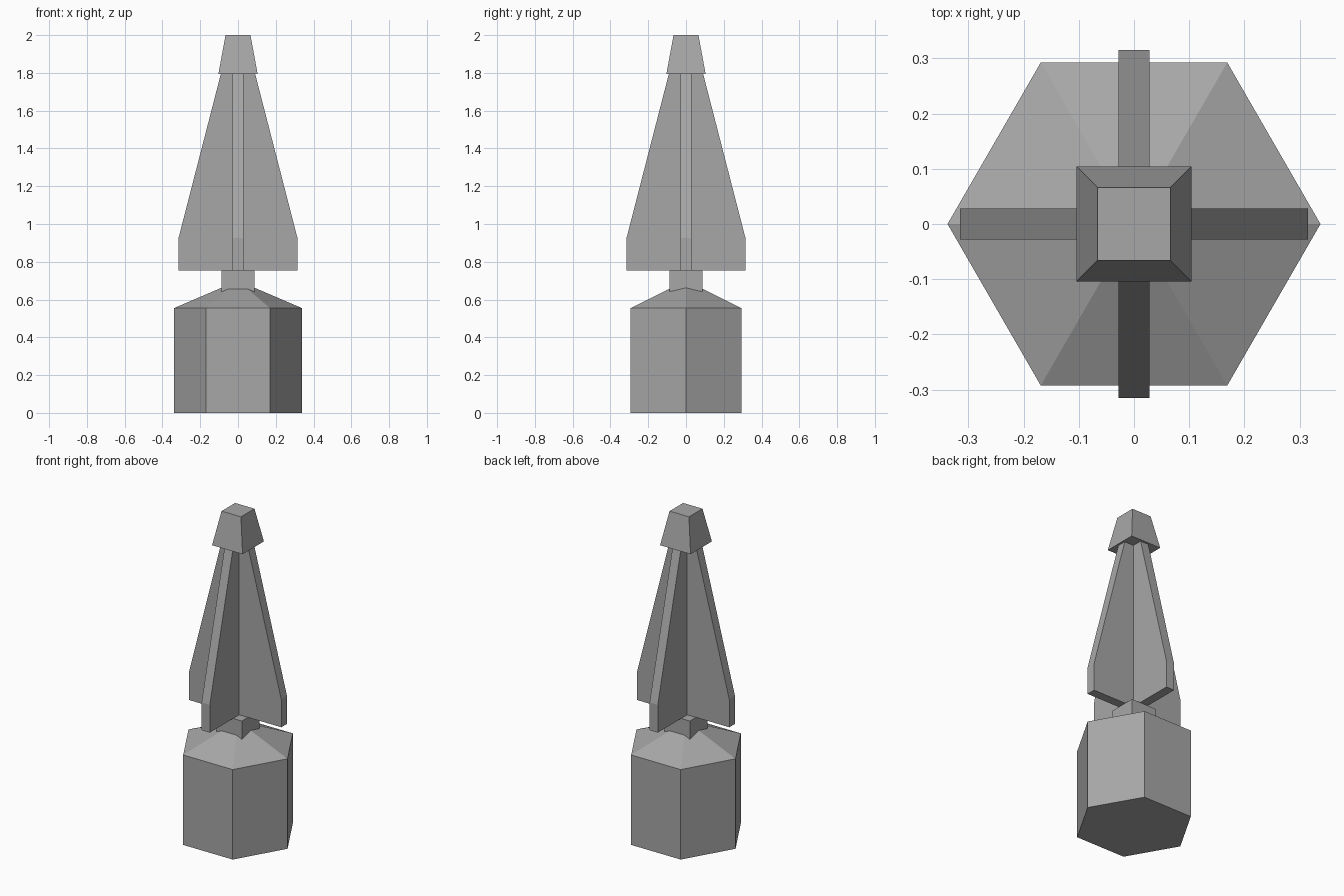
import bpy
import bmesh
from math import pi, sqrt
from mathutils import Matrix

cube = bpy.data.objects.get("Cube")
if cube:
    bpy.data.objects.remove(cube, do_unlink=True)

grey = bpy.data.materials.new("stone grey")
grey.use_nodes = True
tone = (0.39, 0.39, 0.39, 1)
grey.diffuse_color = tone
grey.node_tree.nodes["Principled BSDF"].inputs["Base Color"].default_value = tone

FIN_BOTTOM = 0.754
CAP_BOTTOM = 1.794
ROOF_BOTTOM = 0.555


def finish(name, bm):
    bmesh.ops.recalc_face_normals(bm, faces=bm.faces)
    mesh = bpy.data.meshes.new(name)
    bm.to_mesh(mesh)
    bm.free()
    mesh.materials.append(grey)
    obj = bpy.data.objects.new(name, mesh)
    bpy.context.collection.objects.link(obj)


def frustum(name, sides, r_low, r_high, z_low, z_high, turn):
    """Flat-sided prism or pyramid with its first corner turned from +x."""
    bm = bmesh.new()
    bmesh.ops.create_cone(
        bm, cap_ends=True, segments=sides, radius1=r_low, radius2=r_high,
        depth=z_high - z_low,
        matrix=Matrix.Translation((0, 0, (z_low + z_high) / 2))
        @ Matrix.Rotation(turn - pi / 2, 4, "Z"))
    finish(name, bm)


def fin(name, angle):
    """Tapered upright plate running through the centre."""
    half = [(0.315, FIN_BOTTOM), (0.315, 0.925), (0.091, CAP_BOTTOM)]
    outline = half + [(-x, z) for x, z in reversed(half)]
    thick = 0.056
    bm = bmesh.new()
    face = bm.faces.new([bm.verts.new((x, -thick / 2, z)) for x, z in outline])
    # Keep the starting face so the plate is closed on both sides
    side = bmesh.ops.extrude_face_region(bm, geom=[face], use_keep_orig=True)
    verts = [v for v in side["geom"] if isinstance(v, bmesh.types.BMVert)]
    bmesh.ops.translate(bm, verts=verts, vec=(0, thick, 0))
    bm.transform(Matrix.Rotation(angle, 4, "Z"))
    finish(name, bm)


# Hexagonal base with corners to the sides and a shallow pyramid roof
base_r = 0.338
frustum("base_block", 6, base_r, base_r, 0, ROOF_BOTTOM, 0)
frustum("base_roof", 6, base_r, 0, ROOF_BOTTOM, 0.7, 0)

# Square neck between base and fins
neck_r = 0.087 * sqrt(2)
frustum("neck", 4, neck_r, neck_r, 0.6, FIN_BOTTOM, pi / 4)

# Crossed fins
fin("side_fins", 0)
fin("front_back_fins", pi / 2)

# Tapered square cap
frustum("cap", 4, 0.104 * sqrt(2), 0.066 * sqrt(2), CAP_BOTTOM, 2.0, pi / 4)
